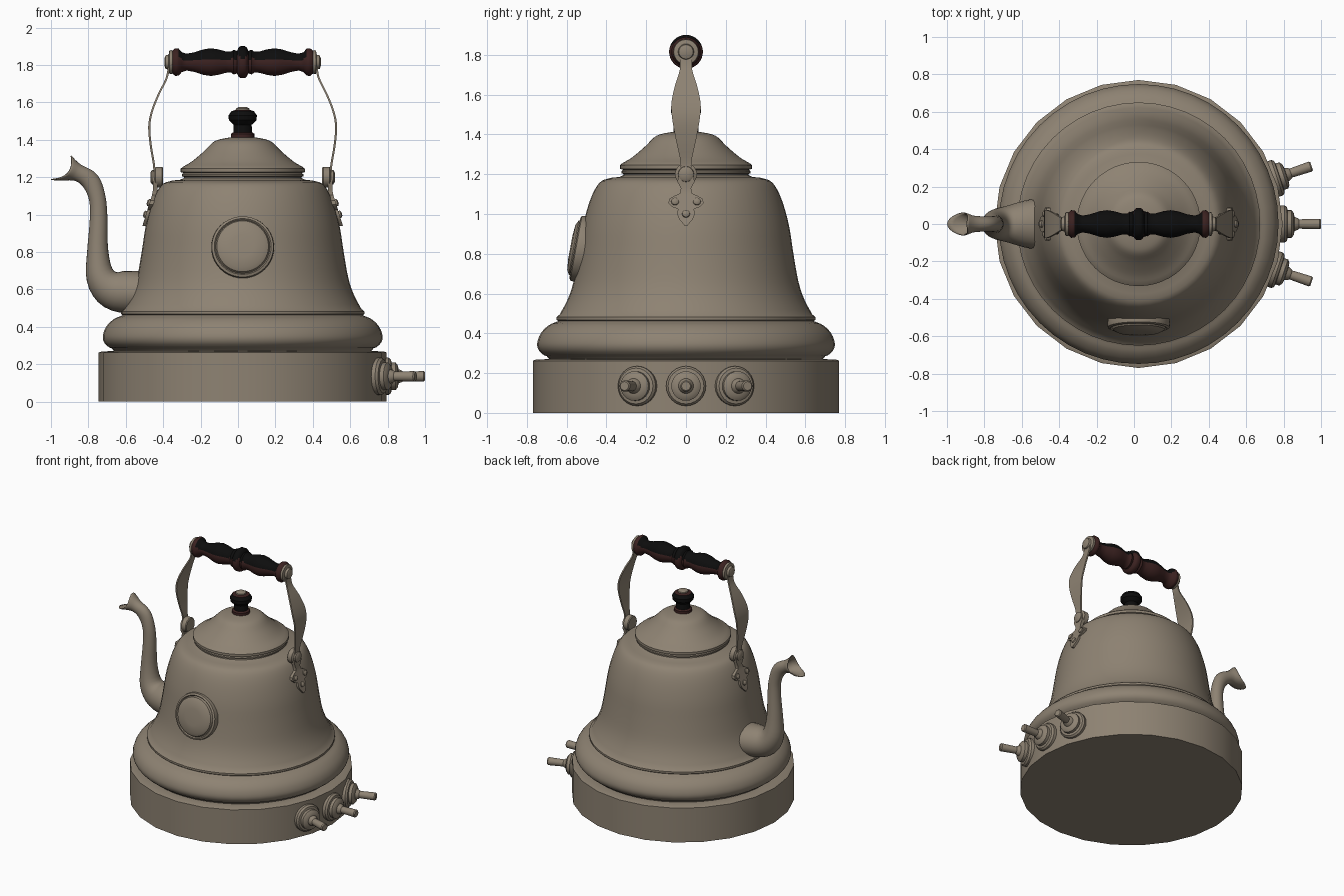
import bpy, bmesh
from math import sin, cos, pi, radians
from mathutils import Vector, Matrix

if "Cube" in bpy.data.objects:
    bpy.data.objects.remove(bpy.data.objects["Cube"], do_unlink=True)

CX = 0.025  # kettle axis


def material(name, rgb):
    m = bpy.data.materials.new(name)
    m.use_nodes = True
    m.diffuse_color = (*rgb, 1)
    m.node_tree.nodes["Principled BSDF"].inputs["Base Color"].default_value = (*rgb, 1)
    return m


METAL = material("taupe metal", (0.27, 0.225, 0.17))
WOOD = material("dark red wood", (0.045, 0.016, 0.015))
BLACK = material("black wood", (0.004, 0.004, 0.004))


def finish(name, bm, mats=(METAL,), angle=35, rule=None):
    bmesh.ops.remove_doubles(bm, verts=bm.verts, dist=1e-5)
    bmesh.ops.recalc_face_normals(bm, faces=bm.faces)
    bm.normal_update()
    if rule:
        for f in bm.faces:
            f.material_index = rule(f)
    me = bpy.data.meshes.new(name)
    bm.to_mesh(me)
    bm.free()
    ob = bpy.data.objects.new(name, me)
    bpy.context.collection.objects.link(ob)
    for m in mats:
        me.materials.append(m)
    bpy.ops.object.select_all(action='DESELECT')
    ob.select_set(True)
    bpy.context.view_layer.objects.active = ob
    bpy.ops.object.shade_smooth_by_angle(angle=radians(angle))
    return ob


def bridge(bm, rings):
    for a, b in zip(rings, rings[1:]):
        n = len(a)
        for i in range(n):
            bm.faces.new((a[i], a[(i + 1) % n], b[(i + 1) % n], b[i]))


def lathe(name, profile, origin=(CX, 0, 0), axis=(0, 0, 1), sides=48, **kw):
    """Revolve (radius, height) points about an axis, closing both ends."""
    M = Matrix.Translation(origin) @ Vector(axis).to_track_quat('Z', 'Y').to_matrix().to_4x4()
    bm = bmesh.new()
    rings = [[bm.verts.new(M @ Vector((r * cos(2 * pi * i / sides), r * sin(2 * pi * i / sides), h)))
              for i in range(sides)] for r, h in profile]
    bridge(bm, rings)
    bm.faces.new(rings[0])
    bm.faces.new(rings[-1])
    return finish(name, bm, **kw)


def smooth(points, steps=5):
    """Catmull-Rom interpolation through tuples of any size."""
    p = [Vector(q) for q in points]
    p = [2 * p[0] - p[1]] + p + [2 * p[-1] - p[-2]]
    out = []
    for a, b, c, d in zip(p, p[1:], p[2:], p[3:]):
        for k in range(steps):
            t = k / steps
            out.append(0.5 * (2 * b + (c - a) * t + (2 * a - 5 * b + 4 * c - d) * t * t
                              + (3 * b - a - 3 * c + d) * t ** 3))
    return out + [p[-2]]


# Base, body and lid
lathe("base", [(0.77, 0), (0.77, 0.262), (0.755, 0.268), (0.70, 0.27)], sides=24)
lathe("lower_bulge", [(0.68, 0.26), (0.70, 0.285)] + [tuple(v) for v in smooth(
    [(0.715, 0.29), (0.74, 0.315), (0.748, 0.35), (0.73, 0.40), (0.69, 0.44), (0.645, 0.46)], 3)]
    + [(0.635, 0.47)])
lathe("body", [(0.63, 0.45), (0.65, 0.468), (0.65, 0.482)] + [tuple(v) for v in smooth(
    [(0.635, 0.495), (0.595, 0.57), (0.565, 0.66), (0.54, 0.80), (0.52, 0.93),
     (0.492, 1.04), (0.46, 1.12), (0.425, 1.165), (0.375, 1.182)], 3)]
    + [(0.335, 1.186), (0.315, 1.195), (0.31, 1.225)])
lathe("lid", [(0.31, 1.20), (0.325, 1.205), (0.325, 1.215), (0.315, 1.222), (0.332, 1.227), (0.332, 1.245)]
      + [tuple(v) for v in smooth([(0.32, 1.255), (0.27, 1.285), (0.205, 1.34), (0.16, 1.385),
                                   (0.12, 1.403), (0.05, 1.415)], 3)])

# Lid knob
lathe("lid_knob", [(0.062, 1.41), (0.062, 1.432), (0.05, 1.44), (0.048, 1.48), (0.06, 1.49),
                   (0.074, 1.505), (0.076, 1.53), (0.06, 1.553), (0.035, 1.56)],
      sides=24, mats=(BLACK, WOOD),
      rule=lambda f: int(f.calc_center_median().z < 1.434 or f.normal.z > 0.75))
lathe("lid_knob_cap", [(0.038, 1.555), (0.036, 1.567), (0.02, 1.576)], sides=20)

# Medallion, leaning back against the body
lathe("front_medallion", [(0.16, -0.06), (0.168, 0.0), (0.165, 0.018), (0.152, 0.024), (0.145, 0.016),
                          (0.138, 0.03), (0.115, 0.042), (0.06, 0.047)],
      origin=(CX, -0.535, 0.825), axis=(0, -0.98, 0.18), sides=40)

# Three valves around the +x side of the base
for i, name in enumerate(("left_valve", "middle_valve", "right_valve")):
    a = radians((i - 1) * 18.5)
    d = Vector((cos(a), sin(a), 0))
    lathe(name, [(0.10, -0.06), (0.10, 0.012), (0.09, 0.025), (0.074, 0.028), (0.074, 0.05),
                 (0.058, 0.062), (0.038, 0.065), (0.03, 0.085), (0.025, 0.09), (0.028, 0.20), (0.022, 0.207)],
          origin=Vector((CX, 0, 0.135)) + d * 0.768, axis=d, sides=24)

# Spout: x, z, radius in the side plane, radius across
path = smooth([(-0.44, 0.585, 0.11, 0.135), (-0.56, 0.583, 0.115, 0.13), (-0.67, 0.60, 0.105, 0.10),
               (-0.735, 0.67, 0.078, 0.08), (-0.75, 0.80, 0.057, 0.06), (-0.745, 0.98, 0.047, 0.047),
               (-0.753, 1.09, 0.045, 0.042), (-0.79, 1.18, 0.05, 0.04), (-0.86, 1.225, 0.047, 0.045),
               (-0.945, 1.25, 0.085, 0.062)], 4)
bm = bmesh.new()
rings = []
for k, (x, z, r, ry) in enumerate(path):
    a, b = path[max(k - 1, 0)], path[min(k + 1, len(path) - 1)]
    t = Vector((b[0] - a[0], 0, b[1] - a[1])).normalized()
    blend = max(0, k - len(path) + 5) / 4          # mouth opens into a two-lipped beak
    t = t.lerp(Vector((-0.77, 0, 0.64)), blend).normalized()
    n = Vector((-t.z, 0, t.x))
    rings.append([bm.verts.new(Vector((x, 0, z)) + n * r * cos(u) + Vector((0, ry * sin(u), 0))
                               - t * 0.045 * blend * sin(u) ** 2)
                  for u in (2 * pi * j / 24 for j in range(24))])
bridge(bm, rings)
spout = finish("spout", bm, angle=60)
wall = spout.modifiers.new("wall", 'SOLIDIFY')
wall.thickness = 0.006

# Turned grip, mirrored from half a profile
half = [(0.085, 0.012), (0.078, 0.022), (0.06, 0.03), (0.066, 0.048), (0.056, 0.062), (0.057, 0.09),
        (0.068, 0.13), (0.074, 0.17), (0.068, 0.21), (0.052, 0.26), (0.045, 0.30), (0.053, 0.325),
        (0.072, 0.342), (0.074, 0.36), (0.06, 0.378)]
lathe("handle_grip", [(r, -h) for r, h in reversed(half)] + half, origin=(CX, 0, 1.815), axis=(1, 0, 0),
      sides=32, mats=(WOOD, BLACK), angle=50,
      rule=lambda f: int(f.normal.z > 0.25 and abs(f.calc_center_median().x - CX) < 0.335))

STRAP = smooth([(0.468, 1.20, 0.032), (0.468, 1.26, 0.027), (0.486, 1.37, 0.05), (0.494, 1.47, 0.068),
                (0.48, 1.55, 0.074), (0.445, 1.64, 0.057), (0.405, 1.72, 0.032), (0.392, 1.77, 0.03),
                (0.386, 1.82, 0.035)], 4)
# Bracket outline: height, half width
BRACKET = [(1.20, 0.04), (1.16, 0.042), (1.13, 0.026), (1.105, 0.028), (1.09, 0.06), (1.075, 0.085),
           (1.055, 0.088), (1.035, 0.07), (1.025, 0.04), (1.0, 0.045), (0.975, 0.035), (0.94, 0.006)]


def plate_x(z):
    """Distance of the bracket from the axis, following the body."""
    return 0.468 if z > 1.12 else 0.468 + (1.12 - z) * 0.31


def ribbon(name, rows, s, thick):
    """Solid strip from (distance, height, half width) rows on side s."""
    bm = bmesh.new()
    rings = [[bm.verts.new((CX + s * (d + o), w * q, z))
              for o, q in ((0, -1), (0, 0), (0, 1), (thick, 1), (thick, 0), (thick, -1))] for d, z, w in rows]
    bridge(bm, rings)
    bm.faces.new(rings[0])
    bm.faces.new(rings[-1])
    return finish(name, bm)


for s, side in ((1, "left"), (-1, "right")):
    ribbon(side + "_handle_strap", STRAP, s, 0.011)
    ribbon(side + "_bracket", [(plate_x(z) - 0.012, z, w) for z, w in BRACKET], s, 0.024)
    out = (s, 0, 0)
    lathe(side + "_pivot", [(0.05, -0.04), (0.055, -0.034), (0.055, 0.0), (0.04, 0.008), (0.038, 0.02),
                            (0.025, 0.028)], origin=(CX + s * 0.465, 0, 1.20), axis=out, sides=20)
    lathe(side + "_grip_cap", [(0.06, -0.01), (0.064, 0.0), (0.062, 0.01), (0.04, 0.014), (0.036, 0.03),
                               (0.02, 0.036)], origin=(CX + s * 0.382, 0, 1.815), axis=out, sides=20)
    for k, (y, z) in enumerate(((-0.055, 1.062), (0.055, 1.062), (0, 1.0))):
        lathe(f"{side}_rivet_{k + 1}", [(0.02, 0), (0.019, 0.01), (0.01, 0.016)],
              origin=(CX + s * (plate_x(z) + 0.01), y, z), axis=(s, 0, 0.3), sides=12)
